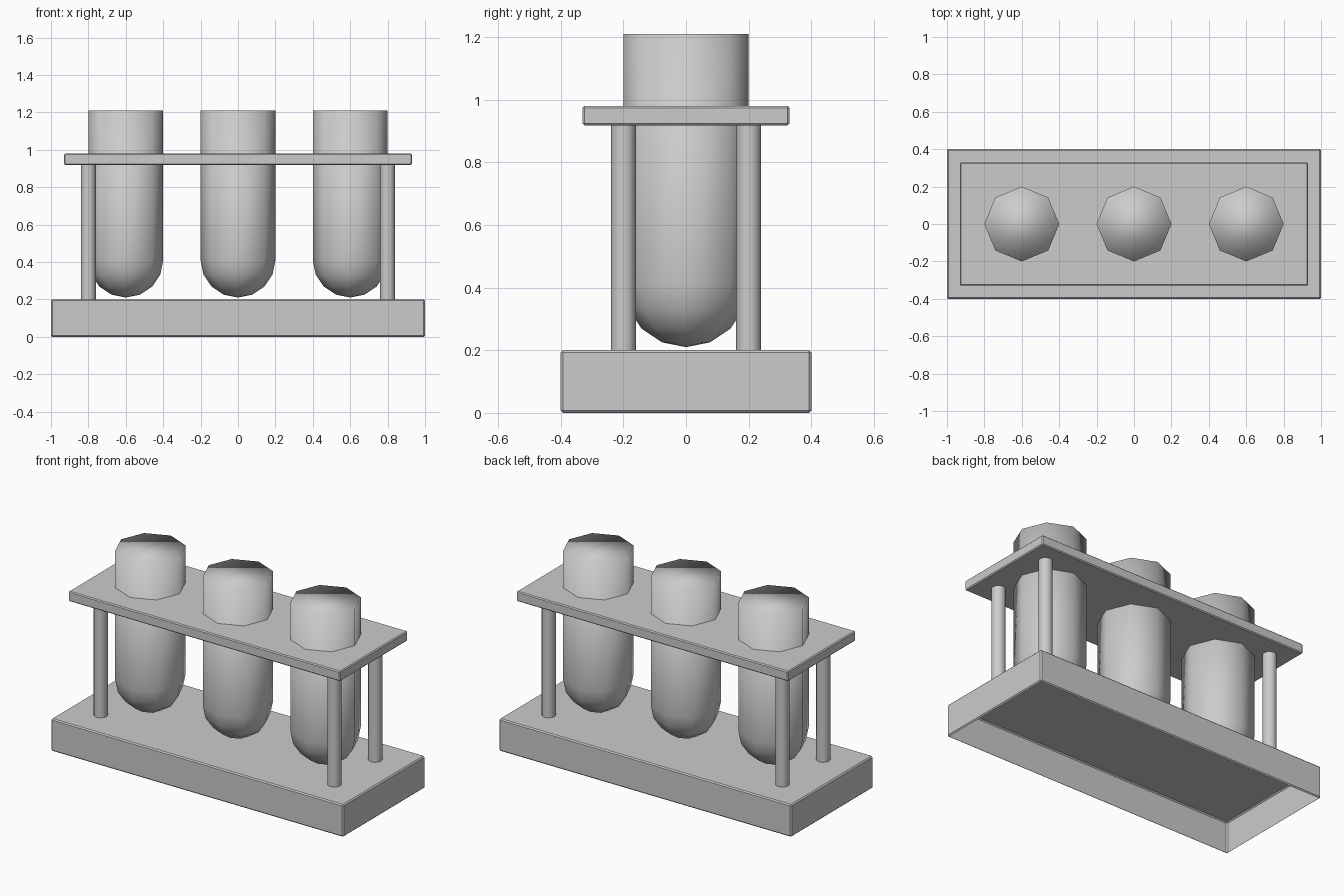
import bpy, bmesh
from mathutils import Matrix, Vector

if "Cube" in bpy.data.objects:
    bpy.data.objects.remove(bpy.data.objects["Cube"])


def make_object(name, bm, smooth=False):
    mesh = bpy.data.meshes.new(name)
    for f in bm.faces:
        f.smooth = smooth
    bm.to_mesh(mesh)
    bm.free()
    obj = bpy.data.objects.new(name, mesh)
    bpy.context.collection.objects.link(obj)
    return obj


def slab(name, size, z_mid, bevel, open_bottom=False):
    """Box with a thin chamfer on all edges."""
    bm = bmesh.new()
    bmesh.ops.create_cube(bm, size=1, matrix=Matrix.Translation((0, 0, z_mid)) @ Matrix.Diagonal((*size, 1)))
    bmesh.ops.bevel(bm, geom=bm.edges[:], offset=bevel, segments=1, affect='EDGES')
    if open_bottom:
        bottom = [f for f in bm.faces if f.normal.z < -0.99]
        bmesh.ops.delete(bm, geom=bottom, context='FACES')
    return make_object(name, bm)


def test_tube(name, x, radius=0.2, bottom=0.21, top=1.21):
    """Eight-sided sphere cut at its equator, with the rim raised and capped."""
    bm = bmesh.new()
    bmesh.ops.create_uvsphere(bm, u_segments=8, v_segments=8, radius=radius)
    bmesh.ops.delete(bm, geom=[v for v in bm.verts if v.co.z > 0.001], context='VERTS')
    rim = [e for e in bm.edges if e.is_boundary]
    raised = bmesh.ops.extrude_edge_only(bm, edges=rim)['geom']
    verts = [g for g in raised if isinstance(g, bmesh.types.BMVert)]
    bmesh.ops.translate(bm, verts=verts, vec=(0, 0, top - bottom - radius))
    cap_edges = [e for e in bm.edges if all(v in verts for v in e.verts)]
    bmesh.ops.contextual_create(bm, geom=cap_edges)
    bmesh.ops.translate(bm, verts=bm.verts, vec=Vector((x, 0, bottom + radius)))
    bmesh.ops.recalc_face_normals(bm, faces=bm.faces[:])
    return make_object(name, bm, smooth=True)


def post(name, x, y, z0=0.2, z1=0.925):
    bm = bmesh.new()
    bmesh.ops.create_cone(bm, cap_ends=True, segments=12, radius1=0.04, radius2=0.04,
                          depth=z1 - z0, matrix=Matrix.Translation((x, y, (z0 + z1) / 2)))
    obj = make_object(name, bm, smooth=True)
    for p in obj.data.polygons:
        p.use_smooth = abs(p.normal.z) < 0.5
    return obj


# Hollow base and holding plate
slab("base", (2.0, 0.8, 0.2), 0.1, 0.007, open_bottom=True)
slab("holder_plate", (1.86, 0.66, 0.062), 0.949, 0.006)

# Corner posts
for sx, side in ((-1, "left"), (1, "right")):
    for sy, end in ((-1, "front"), (1, "back")):
        post(f"post_{end}_{side}", 0.8 * sx, 0.2 * sy)

# Three tubes
for x, side in ((-0.6, "left"), (0, "middle"), (0.6, "right")):
    test_tube(f"test_tube_{side}", x)
